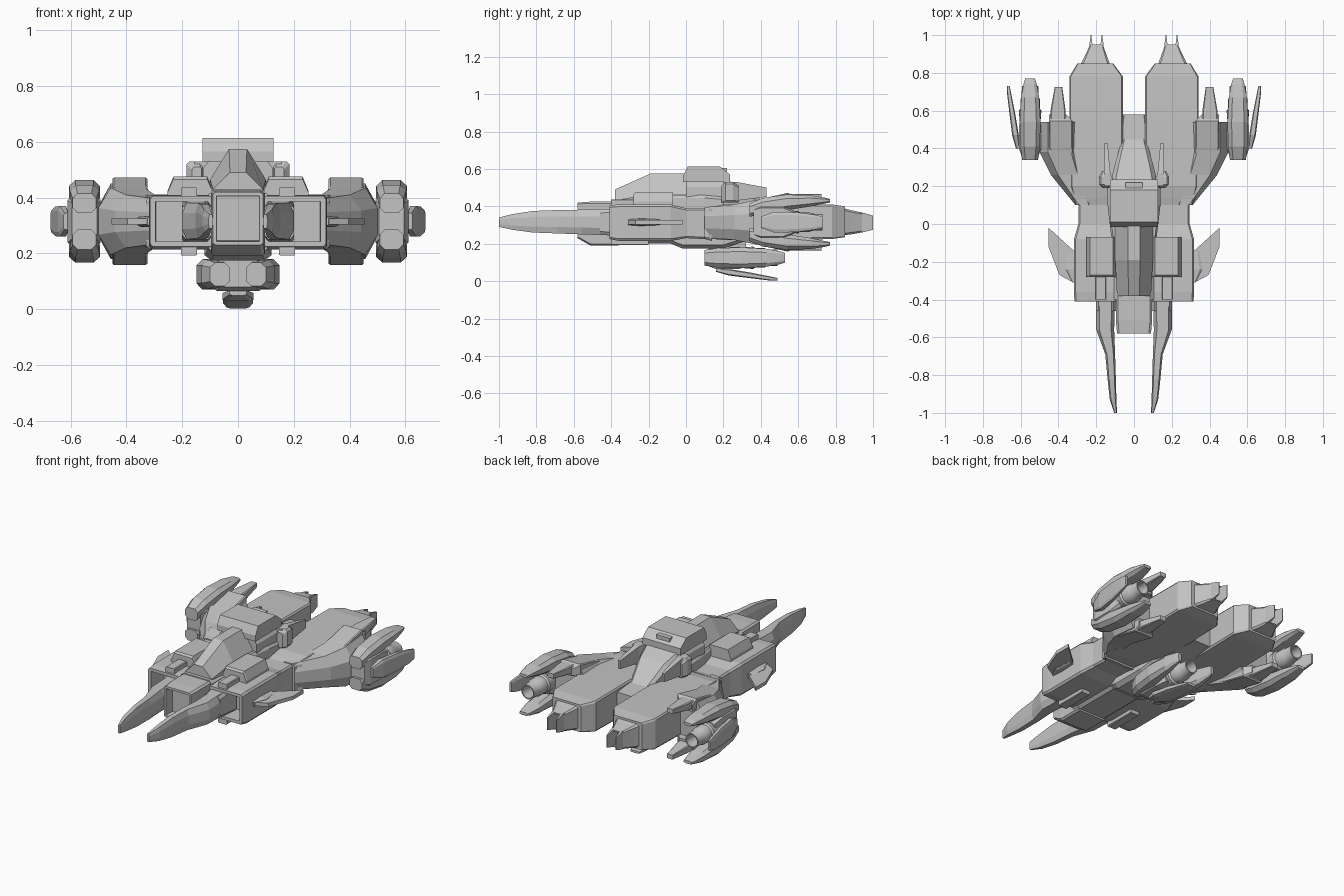
import bpy, bmesh, math
from mathutils import Matrix, Vector

cube = bpy.data.objects.get("Cube")
if cube:
    bpy.data.objects.remove(cube, do_unlink=True)

grey = bpy.data.materials.new("hull_grey")
grey.use_nodes = True
grey.diffuse_color = (0.55, 0.55, 0.55, 1)
grey.node_tree.nodes["Principled BSDF"].inputs["Base Color"].default_value = (0.55, 0.55, 0.55, 1)

MID = 0.315  # height of the hull centre line


def finish(name, bm, mirror=False, matrix=None):
    bmesh.ops.recalc_face_normals(bm, faces=bm.faces)
    if matrix:
        bm.transform(matrix)
    mesh = bpy.data.meshes.new(name)
    bm.to_mesh(mesh)
    bm.free()
    mesh.materials.append(grey)
    ob = bpy.data.objects.new(name, mesh)
    bpy.context.collection.objects.link(ob)
    if mirror:
        ob.modifiers.new("Mirror", 'MIRROR')
    return ob


def recess(bm, face, rim, depth):
    """Sink an end face behind a rim."""
    bm.normal_update()
    bmesh.ops.inset_individual(bm, faces=[face], thickness=rim)
    bmesh.ops.inset_individual(bm, faces=[face], thickness=0.003, depth=-depth)


def hull(name, stations, cut=(0.2, 0.2), mirror=False, matrix=None, front=None, back=None):
    """Loft chamfered box sections along y; station = y, x0, x1, z0, z1."""
    bm = bmesh.new()
    a, b = 1 - cut[0], 1 - cut[1]
    quarter = [(1, b), (a, 1)] if cut[0] else [(1, 1)]
    half = quarter + [(-u, v) for u, v in reversed(quarter)]
    section = half + [(u, -v) for u, v in reversed(half)]
    rings = []
    for y, x0, x1, z0, z1 in stations:
        cx, cz, w, h = (x0 + x1) / 2, (z0 + z1) / 2, (x1 - x0) / 2, (z1 - z0) / 2
        rings.append([bm.verts.new((cx + u * w, y, cz + v * h)) for u, v in section])
    n = len(section)
    for r, s in zip(rings, rings[1:]):
        for i in range(n):
            bm.faces.new((r[i], r[(i + 1) % n], s[(i + 1) % n], s[i]))
    first, last = bm.faces.new(rings[0]), bm.faces.new(rings[-1])
    bmesh.ops.recalc_face_normals(bm, faces=bm.faces)
    if front:
        recess(bm, first, *front)
    if back:
        recess(bm, last, *back)
    return finish(name, bm, mirror, matrix)


def plate(name, outline, z0, z1):
    """Extrude a plan outline upward, on both sides."""
    bm = bmesh.new()
    face = bm.faces.new([bm.verts.new((x, y, z0)) for x, y in outline])
    ext = bmesh.ops.extrude_face_region(bm, geom=[face])
    bmesh.ops.translate(bm, vec=(0, 0, z1 - z0),
                        verts=[v for v in ext["geom"] if isinstance(v, bmesh.types.BMVert)])
    return finish(name, bm, True)


def lathe(name, profile, sides, matrix):
    """Turn (radius, y) points about the y axis."""
    bm = bmesh.new()
    verts = [bm.verts.new((r, y, 0)) for r, y in profile]
    edges = [bm.edges.new(p) for p in zip(verts, verts[1:])]
    bmesh.ops.spin(bm, geom=verts + edges, cent=(0, 0, 0), axis=(0, 1, 0),
                   angle=math.tau, steps=sides)
    bmesh.ops.remove_doubles(bm, verts=bm.verts, dist=0.0005)
    ob = finish(name, bm, False, matrix)
    for p in ob.data.polygons:
        p.use_smooth = True
    ob.data.set_sharp_from_angle(angle=math.radians(35))


# Central fuselage
hull("fuselage_nose", [(-.58, -.09, .09, .23, .42), (-.51, -.096, .096, .19, .425),
                       (-.36, -.096, .096, .19, .425)], (.12, .08), front=(.014, .06))
hull("fuselage", [(-.4, -.105, .105, .2, .43), (-.08, -.105, .105, .2, .43),
                  (-.02, -.12, .12, .175, .43), (.2, -.12, .12, .175, .43),
                  (.3, -.1, .1, .21, .41), (.58, -.065, .065, .23, .39)], (.2, .15))
hull("canopy", [(-.38, -.09, .09, .32, .49), (-.19, -.1, .1, .26, .575),
                (.02, -.1, .1, .26, .575)], (.68, .7))
hull("spine_ramp", [(.0, -.125, .125, .3, .54), (.22, -.125, .125, .3, .54),
                    (.32, -.1, .1, .3, .5), (.46, -.06, .06, .3, .39)], (.2, .3))

# Bridge on top
hull("bridge", [(-.015, -.128, .128, .53, .565), (.01, -.128, .128, .53, .614),
                (.18, -.128, .128, .53, .614), (.235, -.128, .128, .53, .57)], (0, 0))
hull("bridge_hatch", [(.17, -.045, .045, .56, .605), (.22, -.045, .045, .56, .605)], (0, 0))
hull("bridge_fins", [(.2, .1, .155, .42, .53), (.27, .125, .16, .43, .53),
                     (.43, .14, .155, .45, .5)], (0, 0), True)
hull("sensor_drums", [(.19, .13, .165, .42, .51), (.21, .125, .185, .42, .53),
                      (.25, .125, .185, .42, .53), (.28, .13, .17, .42, .51)], (.35, .2), True)

# Forward hull blocks with open intakes
hull("forward_hulls", [(-.41, .09, .315, .225, .405), (-.36, .085, .318, .215, .41),
                       (-.08, .085, .318, .215, .41), (.0, .085, .295, .23, .39),
                       (.1, .085, .295, .225, .39), (.14, .085, .33, .215, .4)],
     (.08, .12), True, front=(.02, .12))
hull("prong_mounts", [(-.46, .095, .2, .25, .38), (-.3, .095, .2, .23, .4)], (.25, .25), True)
hull("front_prongs", [(-.4, .1, .2, .245, .387), (-.56, .105, .2, .25, .382),
                      (-.69, .1, .152, .255, .38), (-.82, .096, .14, .26, .375),
                      (-.93, .093, .128, .275, .358), (-1, .09, .105, .29, .34)],
     (.35, .55), True)
hull("deck_blocks", [(-.28, .09, .252, .35, .465), (-.27, .09, .252, .35, .475),
                     (-.07, .09, .252, .35, .475)], (.25, .8), True)
for label, z0, z1, y1 in (("upper", .4, .437, -.13), ("lower", .192, .23, -.2)):
    hull(label + "_gun_boxes", [(-.4, .147, .205, z0, z1), (-.37, .147, .205, z0, z1),
                                (y1, .147, .205, z0, z1)], (.15, .2), True)
hull("shoulder_blocks", [(-.07, .06, .12, .36, .46), (.1, .06, .14, .36, .46),
                         (.2, .06, .14, .36, .45)], (.3, .3), True)

# Swept side fins
plate("side_fins", [(.3, -.31), (.32, -.31), (.395, -.27), (.453, -.12), (.453, -.02),
                    (.32, -.14), (.3, -.14)], .304, .326)
hull("fin_roots", [(-.31, .3, .325, .3, .33), (-.24, .3, .36, .295, .335),
                   (-.14, .3, .345, .3, .33)], (.4, .3), True)

# Rear nacelles
hull("nacelles", [(.1, .08, .31, .23, .39), (.2, .06, .335, .22, .41),
                  (.55, .058, .342, .22, .412), (.78, .058, .342, .225, .41),
                  (.85, .11, .3, .235, .4)], (.05, .1), True)
hull("nacelle_tails", [(.84, .125, .285, .245, .39), (.88, .14, .265, .25, .38),
                       (.95, .165, .232, .262, .365)], (.15, .15), True, back=(.008, .04))
for label, x0, x1, tip in (("inner", .161, .177, .168), ("outer", .22, .236, .226)):
    hull(label + "_tail_blades", [(.88, x0, x1, .26, .37), (.95, x0, x1, .262, .365),
                                  (1, tip, tip + .004, .275, .35)], (0, 0), True)

# Wings carrying the outer engines
hull("wings", [(.1, .22, .31, .235, .395), (.26, .26, .44, .22, .41),
               (.38, .29, .5, .195, .435), (.54, .29, .5, .18, .45)], (.42, .6), True)
for label, s in (("upper", 1), ("lower", -1)):
    zs = lambda a, b: sorted((MID + s * a, MID + s * b))
    hull(label + "_wing_plates", [(.28, .32, .4, *zs(.05, .09)), (.4, .325, .45, *zs(.07, .125)),
                                  (.545, .325, .45, *zs(.09, .157)),
                                  (.58, .36, .45, *zs(.09, .135))], (.1, .15), True)
    hull(label + "_wing_tips", [(.52, .36, .445, *zs(.1, .15)), (.6, .362, .442, *zs(.105, .152)),
                                (.725, .38, .42, *zs(.125, .152))], (.15, .2), True)


# Engine pod: core, nozzle, two clamp arms and one outer blade
def engine_pod(label, centre, angle):
    m = Matrix.Translation(Vector(centre)) @ Matrix.Rotation(angle, 4, 'Y')
    hull(label + "_engine_core", [(.02, -.045, .045, -.075, .075), (.06, -.058, .06, -.09, .09),
                                  (.18, -.058, .06, -.09, .09), (.24, -.04, .045, -.06, .06)],
         (.35, .15), matrix=m)
    lathe(label + "_engine_nozzle", [(0, .2), (.055, .2), (.06, .26), (.052, .27), (.052, .32),
                                     (.046, .33), (.043, .39), (.036, .39), (.03, .31), (0, .31)],
          20, m)
    for name, s in (("first", 1), ("second", -1)):
        zs = lambda a, b: sorted((s * a, s * b))
        hull(f"{label}_engine_{name}_arm",
             [(0, -.042, .042, *zs(.03, .1)), (.07, -.052, .052, *zs(.04, .13)),
              (.2, -.055, .055, *zs(.065, .148)), (.33, -.048, .048, *zs(.085, .143)),
              (.4, -.035, .035, *zs(.1, .132)), (.43, -.026, .026, *zs(.106, .124))],
             (.4, .5), matrix=m)
    hull(label + "_engine_blade", [(.06, .055, .075, -.03, .03), (.13, .06, .095, -.055, .055),
                                   (.25, .08, .11, -.053, .053), (.35, .1, .122, -.04, .04),
                                   (.39, .108, .122, -.03, .03)], (.35, .3), matrix=m)


engine_pod("left", (.55, .34, MID), 0)
engine_pod("right", (-.55, .34, MID), math.pi)
engine_pod("belly", (0, .1, .125), math.pi / 2)
hull("belly_pylon", [(.12, -.07, .07, .14, .22), (.32, -.06, .06, .14, .25)], (.2, .2))
